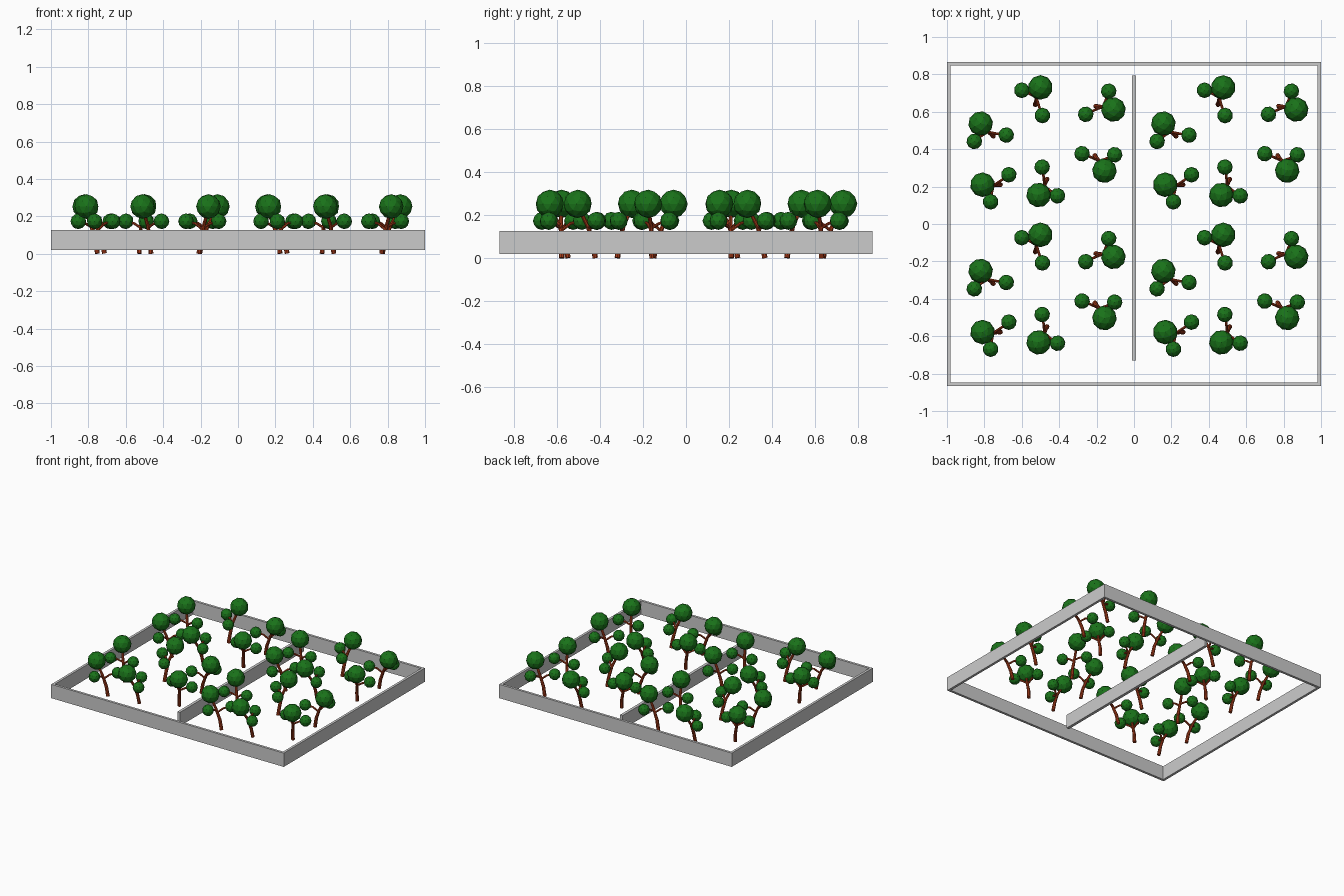
import bpy, bmesh
from math import radians
from mathutils import Matrix, Vector

if "Cube" in bpy.data.objects:
    bpy.data.objects.remove(bpy.data.objects["Cube"])


def material(name, rgb):
    m = bpy.data.materials.new(name)
    m.diffuse_color = (*rgb, 1)
    m.use_nodes = True
    m.node_tree.nodes["Principled BSDF"].inputs["Base Color"].default_value = m.diffuse_color
    return m


def add(name, mesh, loc=(0, 0, 0), turn=0):
    ob = bpy.data.objects.new(name, mesh)
    ob.location = loc
    ob.rotation_euler.z = radians(turn)
    bpy.context.collection.objects.link(ob)
    return ob


def box(name, lo, hi):
    lo, hi = Vector(lo), Vector(hi)
    bm = bmesh.new()
    bmesh.ops.create_cube(bm, size=1, matrix=Matrix.Translation((lo + hi) / 2)
                          @ Matrix.Diagonal((*(hi - lo), 1)))
    mesh = bpy.data.meshes.new(name)
    bm.to_mesh(mesh)
    bm.free()
    return add(name, mesh)


# Border walls and central divider
X, Y, T, Z0, Z1 = 1.0, 0.866, 0.019, 0.02, 0.127
box("left_wall", (-X, -Y, Z0), (-X + T, Y, Z1))
box("right_wall", (X - T, -Y, Z0), (X, Y, Z1))
box("front_wall", (-X + T, -Y, Z0), (X - T, -Y + T, Z1))
box("back_wall", (-X + T, Y - T, Z0), (X - T, Y, Z1))
box("divider_wall", (-0.011, -0.73, Z0), (0.011, 0.793, Z1))

# Foliage: one large and two small faceted balls
bm = bmesh.new()
for centre, r in (((0, 0, 0.253), 0.066),
                  ((-0.1, -0.015, 0.174), 0.042),
                  ((0.01, -0.15, 0.174), 0.042)):
    bmesh.ops.create_icosphere(bm, subdivisions=2, radius=r,
                               matrix=Matrix.Translation(centre))
foliage = bpy.data.meshes.new("foliage")
bm.to_mesh(foliage)
bm.free()
foliage.materials.append(material("leaf_green", (0.01, 0.17, 0.01)))

# Trunk and two side branches: points are x, y, z, radius
paths = (
    ((-0.028, -0.092, 0.002, 0.013), (-0.023, -0.078, 0.075, 0.012),
     (-0.019, -0.05, 0.15, 0.010), (0, 0, 0.24, 0.008)),
    ((-0.02, -0.055, 0.14, 0.007), (-0.055, -0.035, 0.162, 0.007),
     (-0.1, -0.015, 0.174, 0.006)),
    ((-0.02, -0.06, 0.13, 0.007), (-0.008, -0.1, 0.162, 0.007),
     (0.01, -0.15, 0.174, 0.006)),
)
curve = bpy.data.curves.new("trunk_path", "CURVE")
curve.dimensions = "3D"
curve.bevel_depth = 1
curve.bevel_resolution = 2
curve.use_fill_caps = True
for path in paths:
    sp = curve.splines.new("POLY")
    sp.points.add(len(path) - 1)
    for p, (x, y, z, r) in zip(sp.points, path):
        p.co = (x, y, z, 1)
        p.radius = r
helper = add("trunk_path", curve)
bpy.context.view_layer.update()
trunk = bpy.data.meshes.new_from_object(
    helper.evaluated_get(bpy.context.evaluated_depsgraph_get()))
trunk.shade_flat()
bpy.data.objects.remove(helper)
trunk.materials.clear()
trunk.materials.append(material("bark", (0.4, 0.045, 0.01)))

# Six trees per plot (x, y, turn), repeated over four plots
trees = ((-0.50, 0.73, 0), (-0.11, 0.612, -84), (-0.82, 0.537, 62),
         (-0.81, 0.21, 107), (-0.51, 0.155, 169), (-0.158, 0.285, 229))
for dx in (0, 0.977):
    for dy in (0, -0.788):
        for x, y, turn in trees:
            loc = (x + dx, y + dy, 0)
            add("tree_trunk", trunk, loc, turn)
            add("tree_foliage", foliage, loc, turn)
